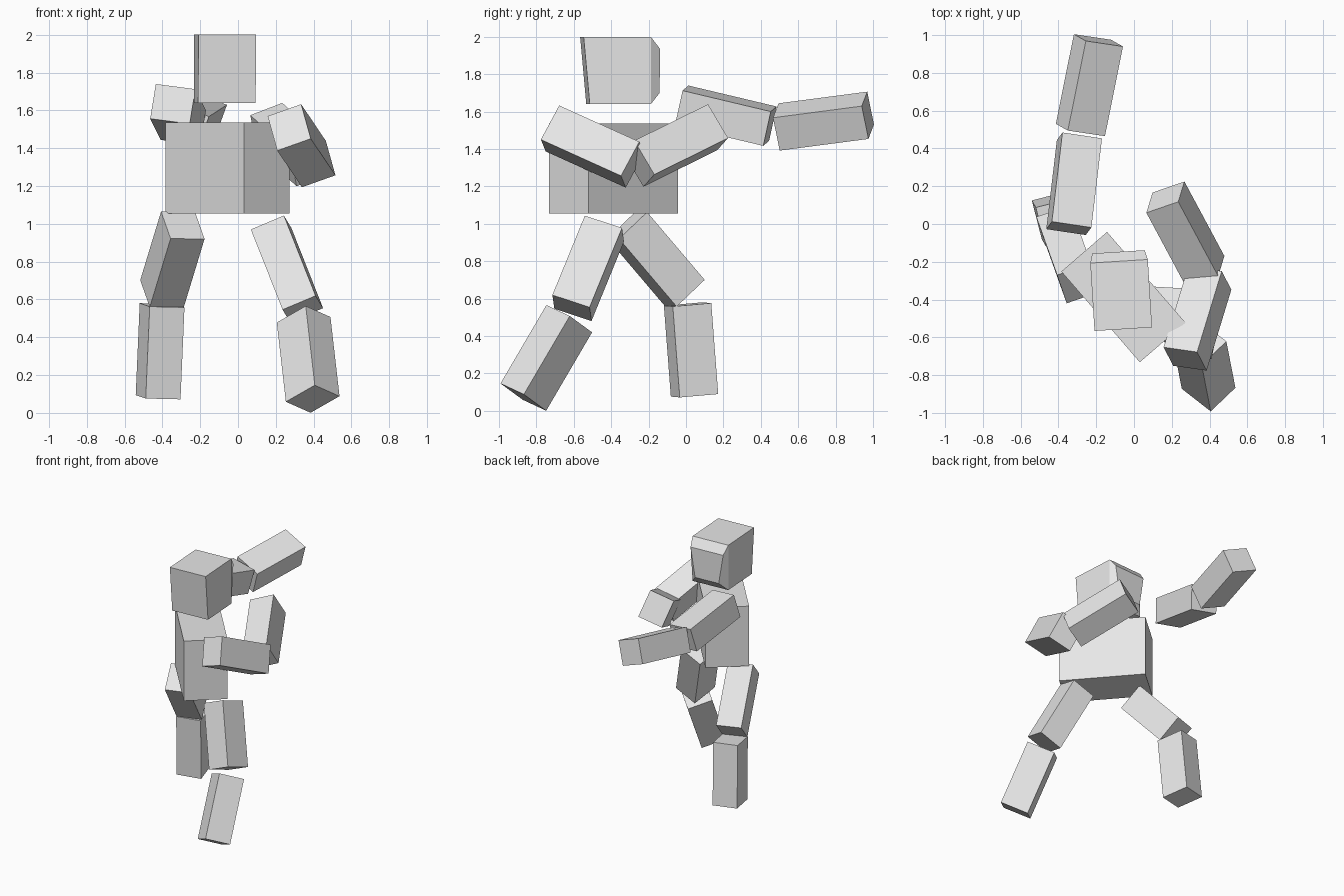
import bpy
import bmesh
from mathutils import Matrix, Vector

cube = bpy.data.objects.get("Cube")
if cube:
    bpy.data.objects.remove(cube, do_unlink=True)

grey = bpy.data.materials.new("plain_grey")
grey.use_nodes = True
grey.diffuse_color = (0.8, 0.8, 0.8, 1)
grey.node_tree.nodes["Principled BSDF"].inputs["Base Color"].default_value = (0.8, 0.8, 0.8, 1)


def finish(name, bm, matrix):
    """Turn a bmesh into a flat-shaded, placed object."""
    bmesh.ops.recalc_face_normals(bm, faces=bm.faces)
    mesh = bpy.data.meshes.new(name)
    bm.to_mesh(mesh)
    bm.free()
    mesh.materials.append(grey)
    obj = bpy.data.objects.new(name, mesh)
    obj.matrix_world = matrix
    bpy.context.collection.objects.link(obj)
    return obj


def block(size):
    bm = bmesh.new()
    bmesh.ops.create_cube(bm, size=1)
    bmesh.ops.scale(bm, vec=size, verts=bm.verts)
    return bm


def pose(centre, along, side):
    """Frame whose z runs along the limb and whose x leans to the side."""
    z = Vector(along).normalized()
    x = Vector(side)
    x = (x - z * x.dot(z)).normalized()
    turn = Matrix((x, z.cross(x), z)).transposed().to_4x4()
    return Matrix.Translation(centre) @ turn


# Limbs: centre, direction along the limb, direction across it
LIMB = (0.19, 0.213, 0.488)
limbs = {
    "left_upper_arm": ((0.272, -0.055, 1.419), (0.212, -0.395, -0.195), (0.17, 0.058, 0.065)),
    "left_forearm": ((0.336, -0.50, 1.413), (0.128, 0.42, -0.19), (0.175, -0.03, 0.065)),
    "right_upper_arm": ((-0.317, 0.213, 1.578), (0.055, 0.463, -0.11), (0.03, 0.04, 0.185)),
    "right_forearm": ((-0.236, 0.735, 1.549), (0.095, 0.473, 0.062), (0.063, -0.03, 0.172)),
    "left_thigh": ((0.259, -0.523, 0.762), (0.17, -0.176, -0.43), (0.175, -0.011, 0.072)),
    "left_shin": ((0.371, -0.747, 0.283), (-0.048, 0.246, 0.42), (0.138, 0.128, -0.067)),
    "right_thigh": ((-0.347, -0.16, 0.811), (-0.111, 0.31, -0.365), (0.175, 0.059, 0)),
    "right_shin": ((-0.412, 0.027, 0.326), (-0.021, 0.037, -0.484), (0.185, 0.048, -0.004)),
}
for name, (centre, along, side) in limbs.items():
    finish(name, block(LIMB), pose(centre, along, side))

# Torso, turned about the vertical
finish("torso", block((0.635, 0.32, 0.48)),
       pose((-0.056, -0.387, 1.295), (0, 0, 1), (0.415, -0.48, 0)))

# Head: face leans in at the chin, back bulges into a narrower panel
bm = block((0.305, 0.36, 0.36))
for v in bm.verts:
    if v.co.y < 0 and v.co.z < 0:
        v.co.y += 0.033
back = max(bm.faces, key=lambda f: f.calc_center_median().y)
extruded = bmesh.ops.extrude_discrete_faces(bm, faces=[back])["faces"][0]
for v in extruded.verts:
    upper = v.co.z > 0
    v.co.y += 0.05
    v.co.x *= 0.91 if upper else 0.66
    v.co.z = 0.115 if upper else -0.12
finish("head", bm, pose((-0.068, -0.377, 1.82), (0, 0, 1), (0.305, 0.019, 0)))
